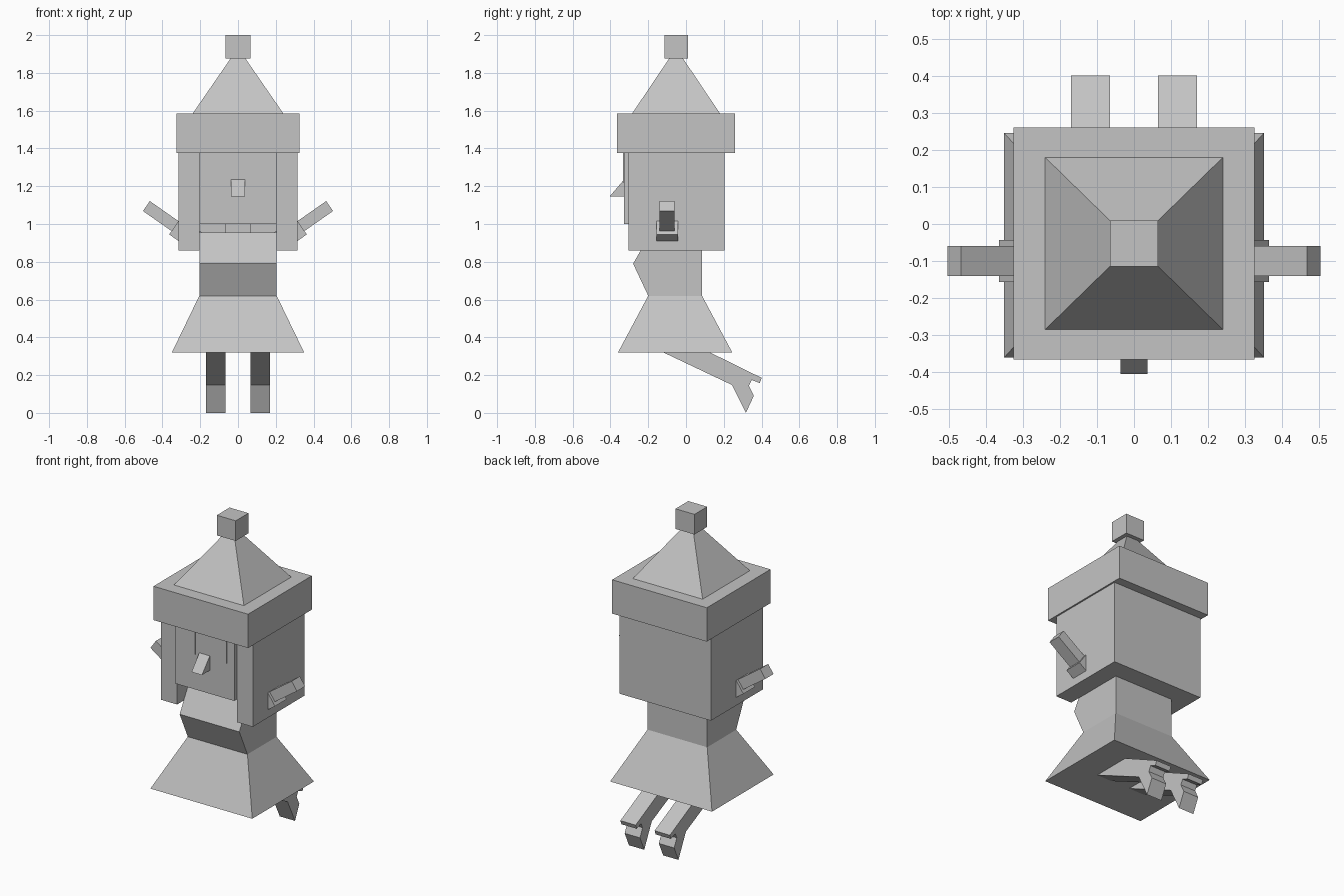
import bpy, bmesh
from mathutils import Vector

cube = bpy.data.objects.get("Cube")
if cube:
    bpy.data.objects.remove(cube, do_unlink=True)

grey = bpy.data.materials.new("light grey")
grey.use_nodes = True
COLOUR = (0.55, 0.55, 0.55, 1)
grey.diffuse_color = COLOUR
grey.node_tree.nodes["Principled BSDF"].inputs["Base Color"].default_value = COLOUR


def loft(name, lower, upper):
    """Solid between two matching rings of points."""
    bm = bmesh.new()
    a = [bm.verts.new(p) for p in lower]
    b = [bm.verts.new(p) for p in upper]
    n = len(a)
    bm.faces.new(a)
    bm.faces.new(b)
    for i in range(n):
        j = (i + 1) % n
        bm.faces.new((a[i], a[j], b[j], b[i]))
    bmesh.ops.recalc_face_normals(bm, faces=bm.faces)
    mesh = bpy.data.meshes.new(name)
    bm.to_mesh(mesh)
    bm.free()
    mesh.materials.append(grey)
    obj = bpy.data.objects.new(name, mesh)
    bpy.context.collection.objects.link(obj)
    return obj


def ring(hx, y0, y1, z, cx=0):
    return [(cx - hx, y0, z), (cx + hx, y0, z), (cx + hx, y1, z), (cx - hx, y1, z)]


def box(name, hx, y0, y1, z0, z1, cx=0):
    return loft(name, ring(hx, y0, y1, z0, cx), ring(hx, y0, y1, z1, cx))


def side_profile(name, points, x0, x1):
    """Side outline (y, z) extruded across x."""
    return loft(name, [(x0, y, z) for y, z in points], [(x1, y, z) for y, z in points])


# Hat
box("hat_bobble", 0.065, -0.115, 0.01, 1.875, 2.0)
loft("hat_cone", ring(0.24, -0.285, 0.18, 1.585), ring(0.04, -0.09, -0.015, 1.875))
box("hat_brim", 0.325, -0.365, 0.26, 1.375, 1.585)

# Hair wraps the back and sides of the head
hair = [(-0.315, -0.305), (-0.205, -0.305), (-0.205, 0.085), (0.205, 0.085),
        (0.205, -0.305), (0.315, -0.305), (0.315, 0.205), (-0.315, 0.205)]
loft("hair", [(x, y, 0.86) for x, y in hair], [(x, y, 1.375) for x, y in hair])

# Head, nose and neck
box("head", 0.204, -0.328, 0.085, 1.0, 1.375)
side_profile("nose", [(-0.328, 1.235), (-0.405, 1.145), (-0.328, 1.145)], -0.036, 0.036)
box("neck", 0.065, -0.12, 0.01, 0.95, 1.0)

# Torso and skirt
side_profile("torso", [(-0.2, 0.62), (-0.28, 0.79), (-0.185, 0.955), (0.085, 0.955), (0.085, 0.62)],
             -0.205, 0.205)
loft("skirt", ring(0.35, -0.36, 0.245, 0.32), ring(0.205, -0.2, 0.085, 0.62))

# Leg outline, bent back at the knee with a notched shoe
leg = [(-0.12, 0.32), (0.243, 0.148), (0.317, 0.0), (0.359, 0.09), (0.333, 0.143),
       (0.348, 0.174), (0.39, 0.158), (0.401, 0.185), (0.127, 0.32)]

# Arm axis in the front plane, pointing outwards and up
along = Vector((0.82, 0, 0.573))
across = Vector((0.573, 0, -0.82))
hand = Vector((0.485, -0.1, 1.095))


def arm_bar(name, side, start, end, half, half_y):
    def section(d):
        pts = []
        for s, t in ((-1, -1), (1, -1), (1, 1), (-1, 1)):
            p = hand - along * d + across * half * s + Vector((0, half_y * t, 0))
            pts.append((p.x * side, p.y, p.z))
        return pts
    loft(name, section(start), section(end))


for side, label in ((1, "left"), (-1, "right")):
    side_profile(label + "_leg", leg, 0.065 * side, 0.17 * side)
    box(label + "_eye", 0.047, -0.334, -0.328, 1.22, 1.375, 0.108 * side)
    arm_bar(label + "_arm", side, 0, 0.37, 0.032, 0.04)
    arm_bar(label + "_cuff", side, 0.185, 0.32, 0.054, 0.057)
